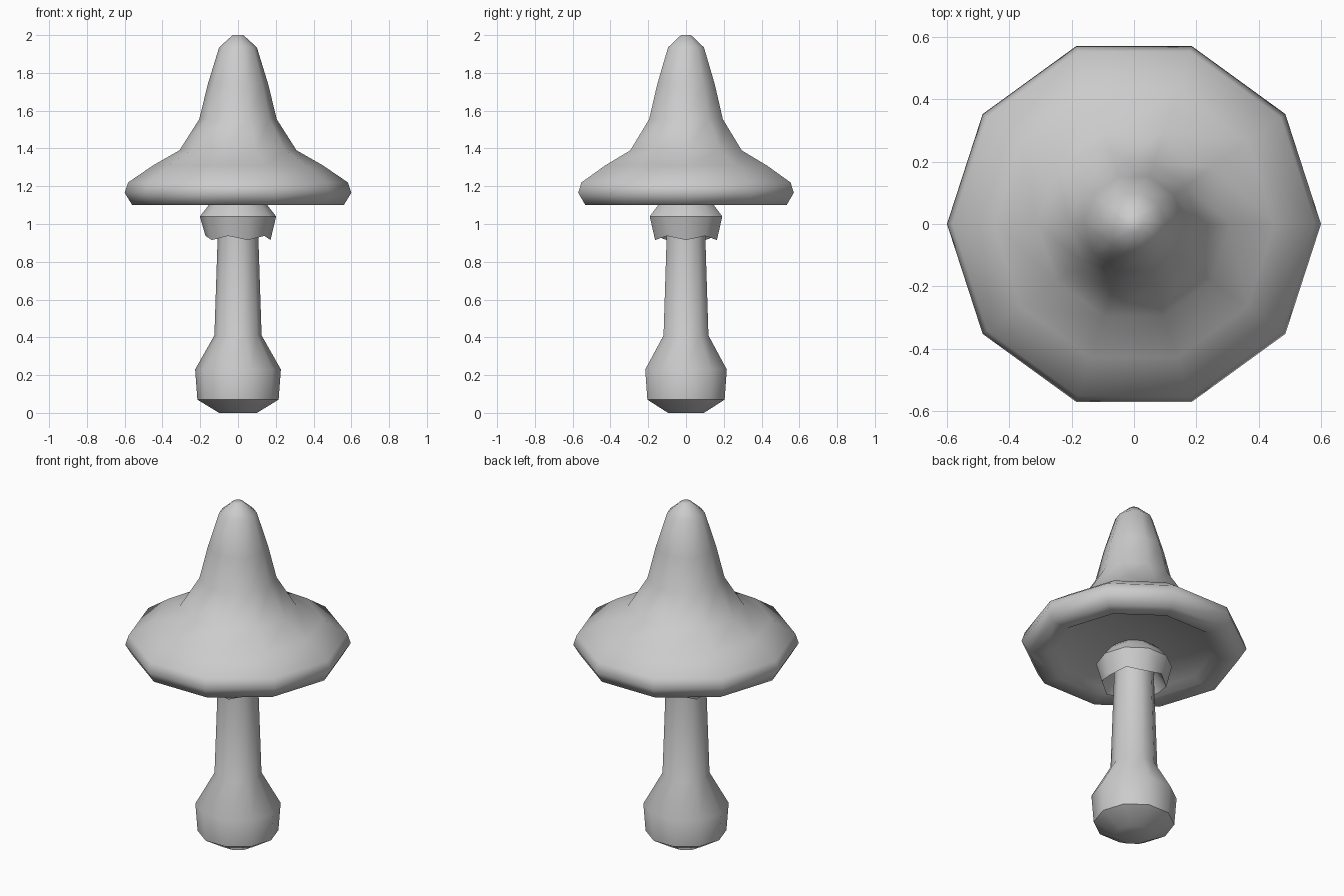
import bpy, bmesh, math

if "Cube" in bpy.data.objects:
    bpy.data.objects.remove(bpy.data.objects["Cube"])

SIDES = 10


def lathe(name, profile, offset=None, cap_ends=True, angle=50):
    """Revolve (radius, z) points into a ten-sided smooth shell."""
    bm = bmesh.new()
    rings = []
    for j, (r, z) in enumerate(profile):
        ring = []
        for i in range(SIDES):
            a = 2 * math.pi * i / SIDES
            dz = offset(i, j) if offset else 0
            ring.append(bm.verts.new((r * math.cos(a), r * math.sin(a), z + dz)))
        rings.append(ring)
    for lo, hi in zip(rings, rings[1:]):
        for i in range(SIDES):
            k = (i + 1) % SIDES
            bm.faces.new((lo[i], lo[k], hi[k], hi[i]))
    if cap_ends:
        bm.faces.new(rings[0][::-1])
        bm.faces.new(rings[-1])
    bmesh.ops.recalc_face_normals(bm, faces=bm.faces[:])
    mesh = bpy.data.meshes.new(name)
    bm.to_mesh(mesh)
    bm.free()
    obj = bpy.data.objects.new(name, mesh)
    bpy.context.collection.objects.link(obj)
    bpy.ops.object.select_all(action='DESELECT')
    obj.select_set(True)
    bpy.context.view_layer.objects.active = obj
    bpy.ops.object.shade_smooth_by_angle(angle=math.radians(angle))
    return obj


# Stem with bulbous foot
lathe("stem", [(0.10, 0), (0.215, 0.07), (0.227, 0.23), (0.125, 0.41),
               (0.107, 0.95), (0.105, 1.13)])

# Ragged skirt under the cap: outer wall, zigzag hem, inner wall
lathe("skirt", [(0.12, 1.13), (0.155, 1.10), (0.202, 1.04), (0.172, 0.925),
                (0.11, 1.01)],
      offset=lambda i, j: (0.012 if i % 2 else -0.01) if j == 3 else 0,
      cap_ends=False)

# Pointed cap with a recessed underside
lathe("cap", [(0.05, 1.13), (0.42, 1.13), (0.46, 1.10), (0.56, 1.10),
              (0.60, 1.165), (0.582, 1.22), (0.45, 1.31), (0.31, 1.39),
              (0.205, 1.555), (0.16, 1.74), (0.10, 1.935), (0.028, 2.0)],
      angle=60)
